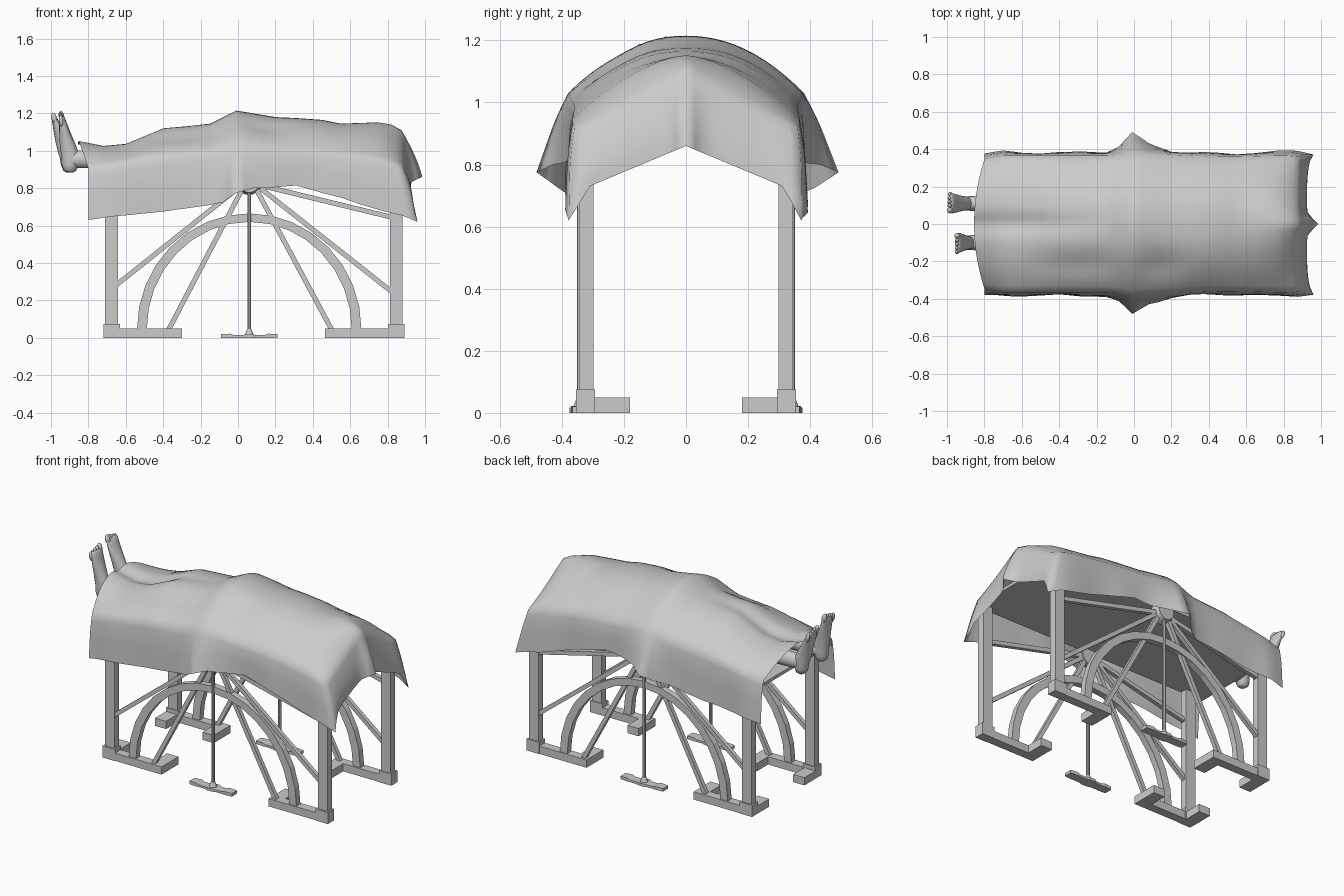
import bpy, bmesh, math
from mathutils import Vector, Matrix

if "Cube" in bpy.data.objects:
    bpy.data.objects.remove(bpy.data.objects["Cube"])

CX = 0.06      # centre of the side frames
FY = 0.325     # side frame offset in y


def finish(bm, name, smooth=False):
    bmesh.ops.recalc_face_normals(bm, faces=bm.faces)
    me = bpy.data.meshes.new(name)
    bm.to_mesh(me)
    bm.free()
    ob = bpy.data.objects.new(name, me)
    bpy.context.collection.objects.link(ob)
    if smooth:
        for p in me.polygons:
            p.use_smooth = True
    return ob


def add_box(bm, x0, x1, y0, y1, z0, z1):
    m = Matrix.Translation(((x0 + x1) / 2, (y0 + y1) / 2, (z0 + z1) / 2)) @ \
        Matrix.Diagonal((abs(x1 - x0), abs(y1 - y0), z1 - z0, 1))
    bmesh.ops.create_cube(bm, size=1, matrix=m)


def add_bar(bm, a, b, w):
    a, b = Vector(a), Vector(b)
    d = b - a
    m = Matrix.Translation((a + b) / 2) @ d.to_track_quat('Z', 'Y').to_matrix().to_4x4() @ \
        Matrix.Diagonal((w, w, d.length, 1))
    bmesh.ops.create_cube(bm, size=1, matrix=m)


def loft(bm, rings):
    loops = [[bm.verts.new(p) for p in r] for r in rings]
    n = len(loops[0])
    for a, b in zip(loops, loops[1:]):
        for i in range(n):
            bm.faces.new((a[i], a[(i + 1) % n], b[(i + 1) % n], b[i]))
    bm.faces.new(loops[0])
    bm.faces.new(loops[-1][::-1])


def frame_side(s, tag):
    y = s * FY
    # posts with collars and floor feet
    bm = bmesh.new()
    for xo, d in ((-0.71, 1), (0.88, -1)):
        add_box(bm, xo, xo + d * 0.068, s * 0.298, s * 0.345, 0.05, 0.87)
        add_box(bm, xo - d * 0.01, xo + d * 0.078, s * 0.293, s * 0.355, 0.0, 0.075)
    finish(bm, tag + "_posts")
    bm = bmesh.new()
    for xo, d in ((-0.72, 1), (0.885, -1)):
        add_box(bm, xo, xo + d * 0.42, s * 0.295, s * 0.352, 0.0, 0.05)
        add_box(bm, xo + d * 0.34, xo + d * 0.42, s * 0.18, s * 0.297, 0.0, 0.05)
    add_box(bm, -0.72, -0.64, s * 0.18, s * 0.297, 0.0, 0.05)
    finish(bm, tag + "_floor_feet")
    # arch
    bm = bmesh.new()
    rings = []
    for i in range(17):
        a = math.pi * i / 16
        c, q = math.cos(a), math.sin(a)
        rings.append([(CX + rx * c, y + yy, 0.045 + rz * q)
                      for rx, rz, yy in ((0.60, 0.62, -0.02), (0.60, 0.62, 0.02),
                                         (0.548, 0.575, 0.02), (0.548, 0.575, -0.02))])
    loft(bm, rings)
    finish(bm, tag + "_arch")
    # spokes radiating from the hub
    bm = bmesh.new()
    for x0, z0, x1, z1 in ((0, .80, -.66, .275), (.12, .80, .83, .24), (.02, .79, -.37, .045),
                           (.10, .79, .50, .045), (.10, .82, .82, .645), (.02, .82, -.65, .67)):
        add_bar(bm, (x0, y, z0), (x1, y, z1), 0.026)
    finish(bm, tag + "_spokes")
    # hub disc
    bm = bmesh.new()
    bmesh.ops.create_cone(bm, cap_ends=True, segments=20, radius1=0.068, radius2=0.055, depth=0.055,
                          matrix=Matrix.Translation((CX, y + s * 0.01, 0.832)) @
                          Matrix.Rotation(-s * math.pi / 2, 4, 'X'))
    finish(bm, tag + "_hub")
    # centre pole and its floor pad
    bm = bmesh.new()
    bmesh.ops.create_cone(bm, cap_ends=True, segments=10, radius1=0.011, radius2=0.011, depth=0.79,
                          matrix=Matrix.Translation((CX, s * 0.34, 0.405)))
    bmesh.ops.create_cone(bm, cap_ends=True, segments=10, radius1=0.026, radius2=0.012, depth=0.035,
                          matrix=Matrix.Translation((CX, s * 0.34, 0.03)))
    finish(bm, tag + "_pole")
    bm = bmesh.new()
    loft(bm, [[(CX + x, s * 0.34 - w, 0), (CX + x, s * 0.34 + w, 0),
               (CX + x, s * 0.34 + w, h), (CX + x, s * 0.34 - w, h)]
              for x, w, h in ((-.152, .026, .02), (-.10, .03, .022), (-.08, .028, .014), (-.04, .028, .014),
                              (-.02, .036, .018), (.02, .036, .018), (.04, .028, .014), (.08, .028, .014),
                              (.10, .03, .022), (.152, .026, .02))])
    finish(bm, tag + "_pole_pad")


frame_side(-1, "front")
frame_side(1, "back")

# table top under the sheet
bm = bmesh.new()
add_box(bm, -0.80, 0.89, -0.345, 0.345, 0.865, 0.885)
finish(bm, "table_top")

# draped sheet stations: x, ridge z, shoulder z, dome power, hem z, flare, half width
ST = [(-.855, 1.06, .90, 2.2, .63, .02, .35), (-.72, 1.03, .92, 2.5, .645, .01, .365),
      (-.60, 1.04, .94, 2.6, .655, .005, .365), (-.40, 1.125, .97, 2.4, .675, .005, .365),
      (-.15, 1.145, .99, 2.3, .71, .01, .365), (-.08, 1.18, 1.01, 2.2, .725, .035, .37),
      (-.01, 1.215, 1.03, 2.1, .775, .095, .38), (.08, 1.20, 1.03, 2.1, .80, .04, .375),
      (.20, 1.18, 1.01, 2.2, .805, .01, .37), (.31, 1.175, 1.0, 2.3, .815, .005, .365),
      (.45, 1.165, .99, 2.2, .775, .005, .36), (.55, 1.145, .98, 2.1, .75, .005, .36),
      (.75, 1.152, .95, 1.6, .68, .01, .365), (.82, 1.14, .935, 1.4, .655, .01, .365),
      (.875, 1.11, .915, 1.2, .62, .0, .36)]


def station(x):
    for a, b in zip(ST, ST[1:]):
        if x <= b[0] + 1e-6:
            t = (x - a[0]) / (b[0] - a[0])
            return [p + (q - p) * t for p, q in zip(a, b)]
    return list(ST[-1])


def top_point(x, a):
    _, top, sh, p, _, _, w = station(x)
    z = top - (top - sh) * abs(a) ** p
    legs = max(0, min(1, (-0.15 - x) / 0.4))
    z -= legs * 0.025 * math.exp(-(a / 0.13) ** 2)                # valley between legs
    z -= 0.025 * math.exp(-((x + .3) / .2) ** 2 - ((a + .6) / .2) ** 2)  # dents on front side
    z -= 0.02 * math.exp(-((x - .15) / .12) ** 2 - ((a + .6) / .2) ** 2)
    end = max(0, (-0.65 - x) / 0.2)
    head = max(0, (x - 0.75) / 0.125)
    return Vector((x + end * 0.055 * a * a, w * a, z - 0.02 * head * math.sin(math.pi * abs(a))))


def skirt_point(x, s, b):
    _, _, _, _, hem, flare, w = station(x)
    p = top_point(x, s)
    e = max(0, (x - 0.72) / 0.155)
    wave = 0.006 * math.sin(17 * x + s) * b
    y = w + 0.012 * math.sin(min(1, b * 2) * math.pi / 2) + flare * b + wave
    return Vector((p.x + e * 0.085 * b, s * y, p.z + (hem - p.z) * b))


def grid(bm, rows):
    vs = [[bm.verts.new(p) for p in r] for r in rows]
    for a, b in zip(vs, vs[1:]):
        for i in range(len(a) - 1):
            bm.faces.new((a[i], b[i], b[i + 1], a[i + 1]))


NT, NS = 24, 7
xs = sorted(set([p[0] for p in ST] + [(a[0] + b[0]) / 2 for a, b in zip(ST, ST[1:])]))
bm = bmesh.new()
rows = []
for x in xs:
    row = [skirt_point(x, -1, 1 - k / NS) for k in range(NS)]
    row += [top_point(x, -1 + 2 * i / NT) for i in range(NT + 1)]
    row += [skirt_point(x, 1, k / NS) for k in range(1, NS + 1)]
    rows.append(row)
grid(bm, rows)
# hanging flap over the head end, sharing its edges with the side skirts
xe = ST[-1][0]
flap = []
for k in range(NS + 1):
    b = k / NS
    row = []
    for i in range(NT + 1):
        a = -1 + 2 * i / NT
        t = top_point(xe, a)
        edge = skirt_point(xe, 1, b)
        hem = 0.86 - 0.155 * min(abs(a), 0.85) - 0.72 * max(0, abs(a) - 0.85)
        out = 0.05 * math.sin(b * math.pi / 2) + 0.06 * b * math.exp(-(a / 0.1) ** 2) + 0.03 * b * abs(a) ** 6
        row.append(Vector((t.x + out, edge.y * a, t.z + (hem - t.z) * b)))
    row[0], row[-1] = skirt_point(xe, -1, b), skirt_point(xe, 1, b)
    flap.append(row)
grid(bm, flap)
bmesh.ops.remove_doubles(bm, verts=bm.verts, dist=0.0005)
finish(bm, "draped_sheet", smooth=True)


# bare feet: z, centre x, half depth (x), half width (y)
FOOT = [(.885, -.90, .018, .018), (.895, -.90, .034, .030), (.925, -.90, .046, .037), (.965, -.90, .050, .038),
        (1.0, -.912, .048, .039), (1.04, -.926, .042, .042), (1.08, -.940, .034, .047), (1.12, -.953, .026, .052),
        (1.15, -.962, .020, .054), (1.172, -.968, .015, .051), (1.18, -.970, .009, .045)]


def foot(name, yc, inner, tilt):
    bm = bmesh.new()
    n = 14
    loft(bm, [[(cx + rx * math.cos(2 * math.pi * i / n), ry * math.sin(2 * math.pi * i / n), z)
               for i in range(n)] for z, cx, rx, ry in FOOT])
    # toes, large one on the inner side
    for k in range(5):
        r = 0.016 if k == 0 else 0.0115
        yy = inner * (0.037 - 0.0205 * k - (0.004 if k else 0))
        m = Matrix.Translation((-.972, yy, 1.178 - 0.006 * k)) @ \
            Matrix.Rotation(-0.25, 4, 'Y') @ Matrix.Diagonal((r, r, 0.03, 1))
        bmesh.ops.create_uvsphere(bm, u_segments=10, v_segments=7, radius=1, matrix=m)
    # lean the foot about the heel
    m = Matrix.Translation((-.9, yc, .9)) @ Matrix.Rotation(tilt, 4, 'Y') @ \
        Matrix.Translation((.9, 0, -.9))
    bmesh.ops.transform(bm, matrix=m, verts=bm.verts)
    # shin running under the sheet
    loft(bm, [[(x, yc + 0.85 * r * math.cos(2 * math.pi * i / n), z + r * math.sin(2 * math.pi * i / n))
               for i in range(n)] for x, z, r in
              ((-.91, .955, .042), (-.87, .955, .047), (-.78, .955, .05), (-.6, .96, .058), (-.4, .96, .06))])
    finish(bm, name, smooth=True)


foot("back_foot", 0.11, -1, -0.04)
foot("front_foot", -0.10, 1, 0.10)
